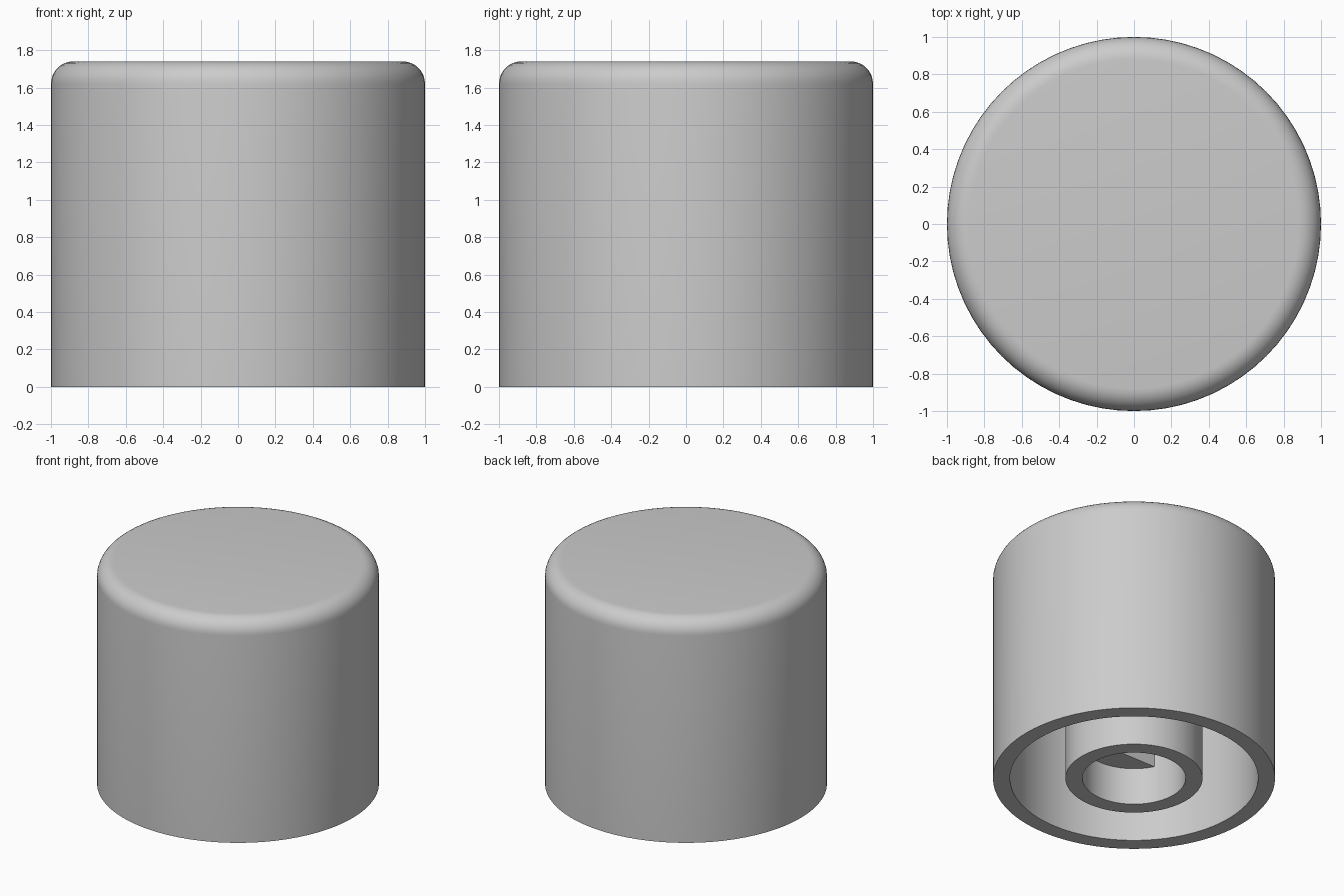
import bpy, bmesh, math

cube = bpy.data.objects.get("Cube")
if cube:
    bpy.data.objects.remove(cube, do_unlink=True)

HEIGHT, ROOF = 1.74, 1.62        # overall top, underside of the roof
OUTER, INNER = 1.0, 0.88         # skirt radii
BOSS, BORE = 0.486, 0.366        # shaft boss radii
FILLET, SIDES = 0.12, 72
FLAT_Y, FLAT_Z = -0.165, 0.29    # flat of the D-shaped bore

grey = bpy.data.materials.new("plain grey")
grey.use_nodes = True
colour = (0.6, 0.6, 0.6, 1)
grey.diffuse_color = colour
grey.node_tree.nodes["Principled BSDF"].inputs["Base Color"].default_value = colour


def finish(bm, name):
    bmesh.ops.recalc_face_normals(bm, faces=bm.faces)
    mesh = bpy.data.meshes.new(name)
    bm.to_mesh(mesh)
    bm.free()
    mesh.materials.append(grey)
    obj = bpy.data.objects.new(name, mesh)
    bpy.context.collection.objects.link(obj)
    bpy.ops.object.select_all(action="DESELECT")
    obj.select_set(True)
    bpy.context.view_layer.objects.active = obj
    bpy.ops.object.shade_smooth_by_angle(angle=math.radians(30))
    return obj


# Knob: rounded cap, hollow skirt, and central boss with a blind bore
profile = [(0, HEIGHT)]
for i in range(9):
    a = math.radians(90) * (1 - i / 8)
    profile.append((OUTER - FILLET + FILLET * math.cos(a),
                    HEIGHT - FILLET + FILLET * math.sin(a)))
profile += [(OUTER, 0), (INNER, 0), (INNER, ROOF), (BOSS, ROOF),
            (BOSS, 0), (BORE, 0), (BORE, ROOF), (0, ROOF)]
bm = bmesh.new()
verts = [bm.verts.new((r, 0, z)) for r, z in profile]
edges = [bm.edges.new(pair) for pair in zip(verts, verts[1:])]
bmesh.ops.spin(bm, geom=verts + edges, cent=(0, 0, 0), axis=(0, 0, 1),
               angle=math.tau, steps=SIDES, use_merge=True)
bmesh.ops.remove_doubles(bm, verts=bm.verts, dist=0.0001)
finish(bm, "knob_body")

# Shaft key: segment that fills one side of the bore
bm = bmesh.new()
half = math.acos(-FLAT_Y / BORE)
arc = [-math.pi / 2 + half * (i / 12 - 1) for i in range(25)]
base = bm.faces.new([bm.verts.new((BORE * math.cos(a), BORE * math.sin(a), FLAT_Z))
                     for a in arc])
top = bmesh.ops.extrude_face_region(bm, geom=[base], use_keep_orig=True)["geom"]
bmesh.ops.translate(bm, vec=(0, 0, ROOF - FLAT_Z),
                    verts=[v for v in top if isinstance(v, bmesh.types.BMVert)])
finish(bm, "shaft_key")
